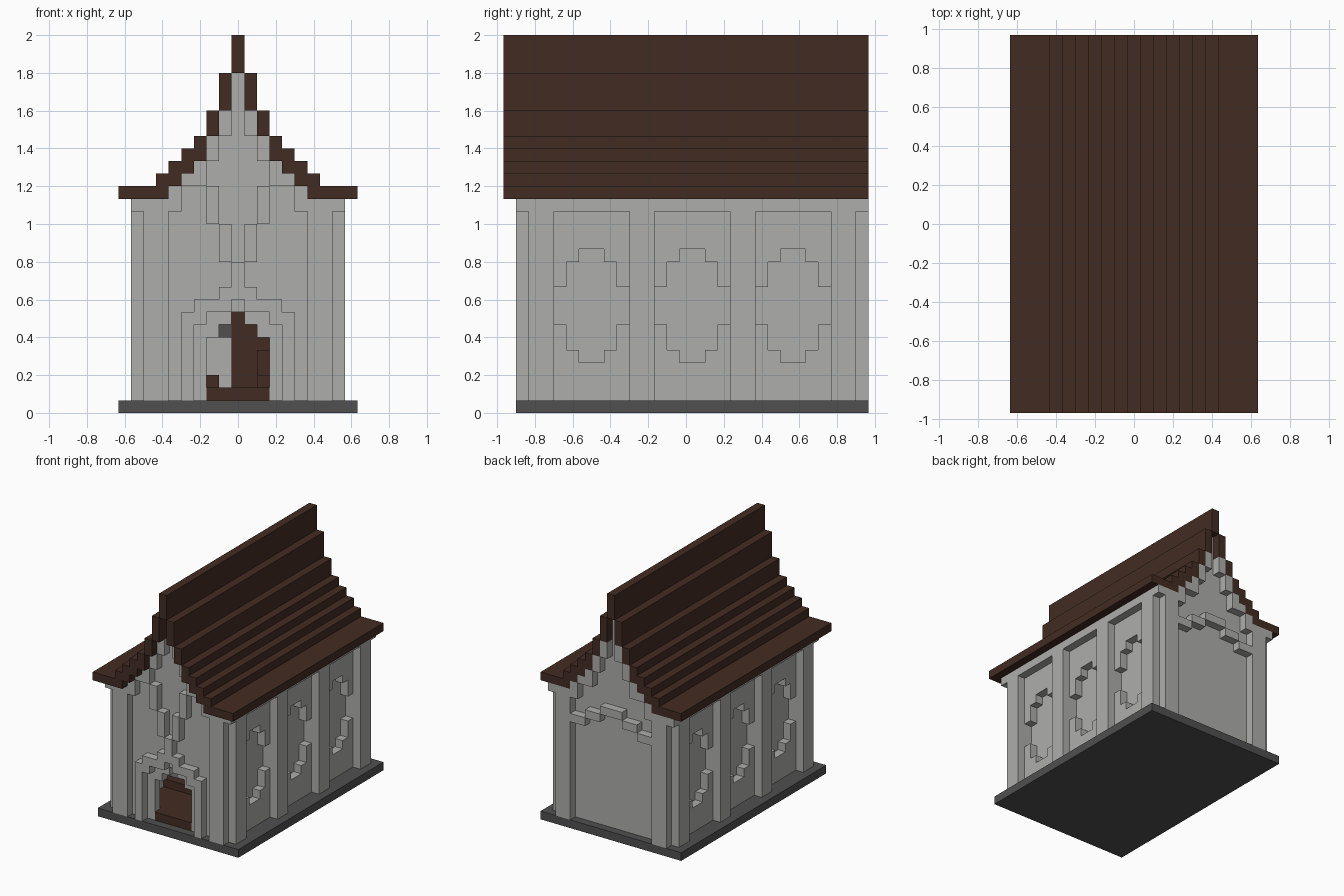
import bpy
import bmesh
from mathutils import Matrix, Vector

U = 1 / 15  # one building block

cube = bpy.data.objects.get("Cube")
if cube:
    bpy.data.objects.remove(cube, do_unlink=True)


def material(name, rgb):
    m = bpy.data.materials.new(name)
    m.use_nodes = True
    m.diffuse_color = (*rgb, 1)
    m.node_tree.nodes["Principled BSDF"].inputs["Base Color"].default_value = (*rgb, 1)
    return m


stone = material("pale stone", (0.42, 0.42, 0.41))
slate = material("dark slate", (0.08, 0.08, 0.08))
wood = material("dark wood", (0.055, 0.025, 0.016))


def build(name, mat, boxes, mirror=True):
    """Boxes are (x0, x1, y0, y1, z0, z1) in blocks; x0 == 0 means centred."""
    bm = bmesh.new()
    for x0, x1, y0, y1, z0, z1 in boxes:
        if mirror:
            spans = [(-x1, x1)] if x0 == 0 else [(x0, x1), (-x1, -x0)]
        else:
            spans = [(x0, x1)]
        for a, b in spans:
            mid = Vector((a + b, y0 + y1, z0 + z1)) * U / 2
            size = Vector((b - a, y1 - y0, z1 - z0)) * U
            bmesh.ops.create_cube(
                bm, size=1, matrix=Matrix.Translation(mid) @ Matrix.Diagonal((*size, 1)))
    mesh = bpy.data.meshes.new(name)
    bm.to_mesh(mesh)
    bm.free()
    mesh.materials.append(mat)
    obj = bpy.data.objects.new(name, mesh)
    bpy.context.collection.objects.link(obj)


FRONT, BACK = -13.5, 14.5

# Foundation and floor
build("foundation", slate, [(0, 9.5, FRONT, BACK, 0, 1)])
build("floor", wood, [(0, 2.5, -12.5, -11.5, 1, 2), (0, 5.5, -11.5, 12.5, 1, 2)])

# Stepped roof: inner x, outer x, bottom z, top z
steps = [(5.5, 9.5, 17, 18), (4.5, 6.5, 18, 19), (3.5, 5.5, 19, 20), (2.5, 4.5, 20, 21),
         (2.5, 3.5, 21, 22), (1.5, 2.5, 22, 24), (0.5, 1.5, 24, 27), (0, 0.5, 27, 30)]
build("roof", wood, [(a, b, -14.5, 14.5, lo, hi) for a, b, lo, hi in steps])

# Gable walls fill the space under the roof steps
gable = [(0, a, lo, hi) for a, b, lo, hi in steps if a]
for name, y in (("front_gable", -12.5), ("back_gable", 12.5)):
    build(name, stone, [(a, b, y, y + 1, lo, hi) for a, b, lo, hi in gable])

# End walls, the front one with a stepped doorway
door = [(2.5, 6.5, 1), (1.5, 2.5, 6), (0.5, 1.5, 7), (0, 0.5, 8)]
build("front_wall", stone, [(a, b, -12.5, -11.5, z, 17) for a, b, z in door])
build("back_wall", stone, [(0, 6.5, 12.5, 13.5, 1, 17)])

# Side walls with recessed window shapes
build("side_walls", stone, [(5.5, 6.5, -11.5, 12.5, 1, 17)])
piers = [-12.5, -4.5, 3.5, 11.5]
opening = [(0, 1, 7, 10), (1, 2, 5, 12), (2, 4, 4, 13), (4, 5, 5, 12), (5, 6, 7, 10)]
panels = [(6.5, 7.5, y, y + 2, 1, 17) for y in piers]
for y in piers[:-1]:
    for a, b, lo, hi in opening:
        panels.append((6.5, 7.5, y + 2 + a, y + 2 + b, 1, lo))
        panels.append((6.5, 7.5, y + 2 + a, y + 2 + b, hi, 17))
build("window_panels", stone, panels)

# Buttresses and eaves course
build("side_buttresses", stone, [(7.5, 8.5, y, y + 2, 1, 16) for y in piers])
build("eaves_course", stone, [(7.5, 8.5, FRONT, BACK, 16, 17)])
build("corner_buttresses", stone,
      [(5.5, 7.5, y, y + 1, 1, 17) for y in (FRONT, BACK - 1)])

# Stepped trim below the roof on both ends
trim = [(4.5, 5.5, 16, 18), (3.5, 4.5, 18, 19), (2.5, 3.5, 18, 20),
        (1.5, 2.5, 20, 22), (0.5, 1.5, 22, 24)]
build("gable_trim", stone,
      [(a, b, y, y + 1, lo, hi) for y in (FRONT, BACK - 1) for a, b, lo, hi in trim])

# Front ornament descending to the door arch
pendant = [(1.5, 2.5, 15, 18), (0.5, 1.5, 12, 15), (0, 0.5, 10, 12)]
build("front_ornament", stone, [(a, b, FRONT, -12.5, lo, hi) for a, b, lo, hi in pendant])
arch = [(3.5, 4.5, 1, 8), (2.5, 3.5, 7, 9), (1.5, 2.5, 8, 9), (0.5, 1.5, 8, 10), (0, 0.5, 9, 10)]
build("door_arch", stone, [(a, b, FRONT, -12.5, lo, hi) for a, b, lo, hi in arch])

# Stepped band on the back wall
band = [(0, 1.5, 15), (1.5, 3.5, 14), (3.5, 5.5, 13)]
build("back_band", stone, [(a, b, 13.5, BACK, z, z + 1) for a, b, z in band])

# Interior furniture
build("benches", wood, [(1.5, 5.5, y, y + 1, 2, 3) for y in (-6.5, -2.5, 1.5)])
build("lectern", wood, [(1.5, 2.5, 4.5, 5.5, 2, 5)], mirror=False)
build("altar_screen", wood, [(-0.5, 2.5, 11.5, 12.5, 2, 8)], mirror=False)
build("altar_stone", slate, [(-1.5, -0.5, 11.5, 12.5, 6, 7)], mirror=False)
